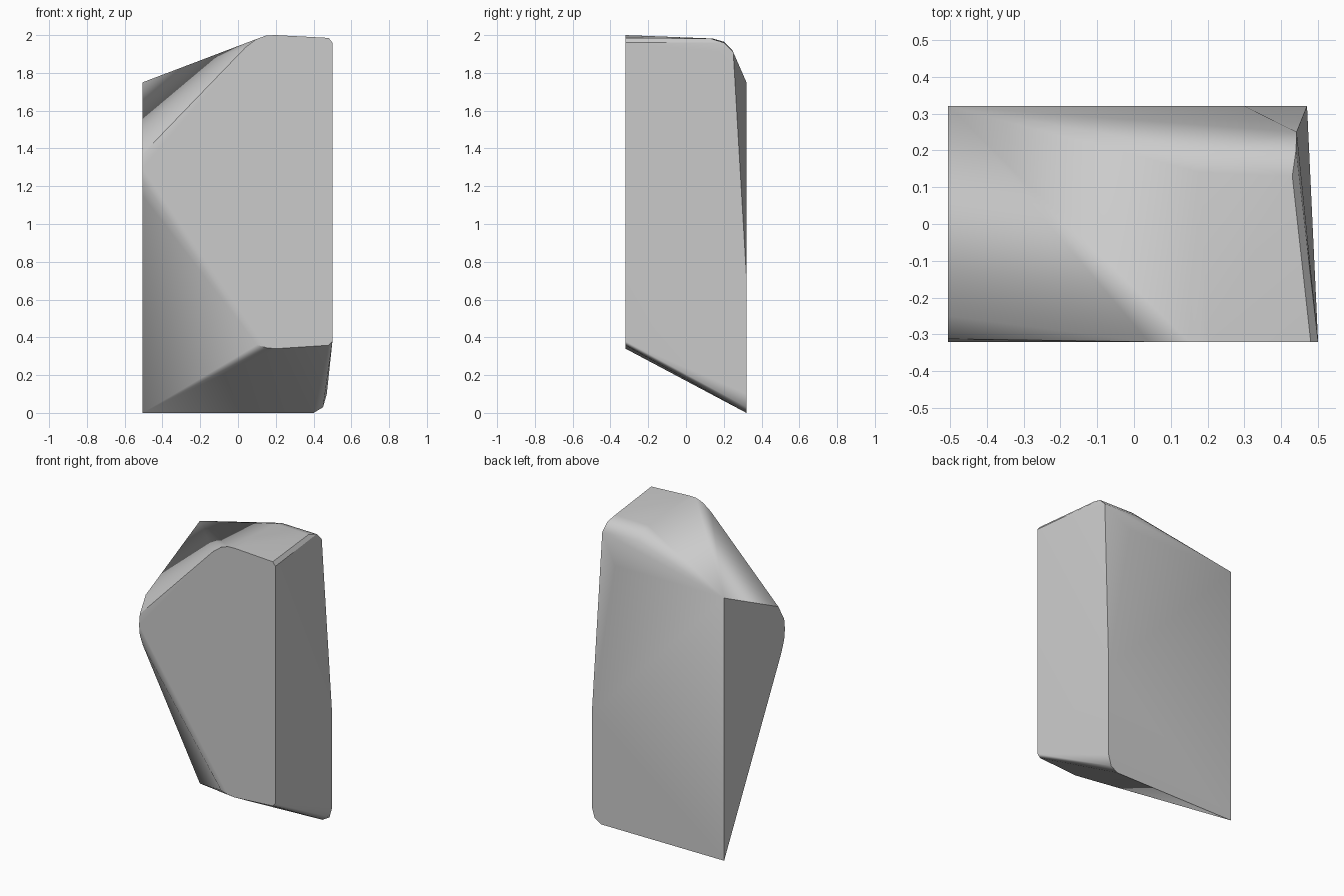
import bpy
import bmesh
import math

cube = bpy.data.objects.get("Cube")
if cube:
    bpy.data.objects.remove(cube, do_unlink=True)

# Stone colour
stone = bpy.data.materials.new("light grey stone")
stone.use_nodes = True
grey = (0.6, 0.6, 0.6, 1)
stone.diffuse_color = grey
stone.node_tree.nodes["Principled BSDF"].inputs["Base Color"].default_value = grey

DEPTH, LEFT = 0.32, -0.505

# Front face outline (x, z)
front = [(0.1, 0.36), (0.15, 0.345), (0.2, 0.34), (0.48, 0.358), (0.5, 0.38),
         (0.5, 1.96), (0.48, 1.985), (0.2, 2.0), (0.15, 1.998), (0.1, 1.98),
         (0.04, 1.935)]
# Back face outline (x, z)
back = [(0.4, 0), (0.45, 0.03), (0.47, 0.1), (0.47, 0.72), (0.3, 1.75)]
# Side face outline (y, z)
side = [(DEPTH, 0), (-0.28, 1.15), (-0.312, 1.23), (-DEPTH, 1.3),
        (-0.312, 1.37), (-0.25, 1.475), (DEPTH, 1.75)]
# Rounded ridge across the top (y, z), and the corner where it ends (x, y, z)
ridge = [(0.14, 1.982), (0.2, 1.965), (0.245, 1.92)]
corner = [(0.43, 0.13, 1.982), (0.44, 0.2, 1.96), (0.442, 0.25, 1.91)]

points = [(x, -DEPTH, z) for x, z in front]
points += [(x, DEPTH, z) for x, z in back]
points += [(LEFT, y, z) for y, z in side]
points += [(0.18, y, z) for y, z in ridge] + corner

# Wrap the outlines in one faceted block
bm = bmesh.new()
for p in points:
    bm.verts.new(p)
hull = bmesh.ops.convex_hull(bm, input=bm.verts)
loose = {g for g in hull["geom_interior"] + hull["geom_unused"]
         if isinstance(g, bmesh.types.BMVert)}
bmesh.ops.delete(bm, geom=list(loose), context="VERTS")
bmesh.ops.dissolve_limit(bm, angle_limit=math.radians(1),
                         verts=bm.verts, edges=bm.edges)
bmesh.ops.recalc_face_normals(bm, faces=bm.faces)

mesh = bpy.data.meshes.new("rock")
bm.to_mesh(mesh)
bm.free()
mesh.materials.append(stone)
rock = bpy.data.objects.new("rock", mesh)
bpy.context.collection.objects.link(rock)

# Soft roundings between flat facets
bpy.context.view_layer.objects.active = rock
rock.select_set(True)
bpy.ops.object.shade_smooth_by_angle(angle=math.radians(30))
weighted = rock.modifiers.new("flat facets", "WEIGHTED_NORMAL")
weighted.keep_sharp = True
